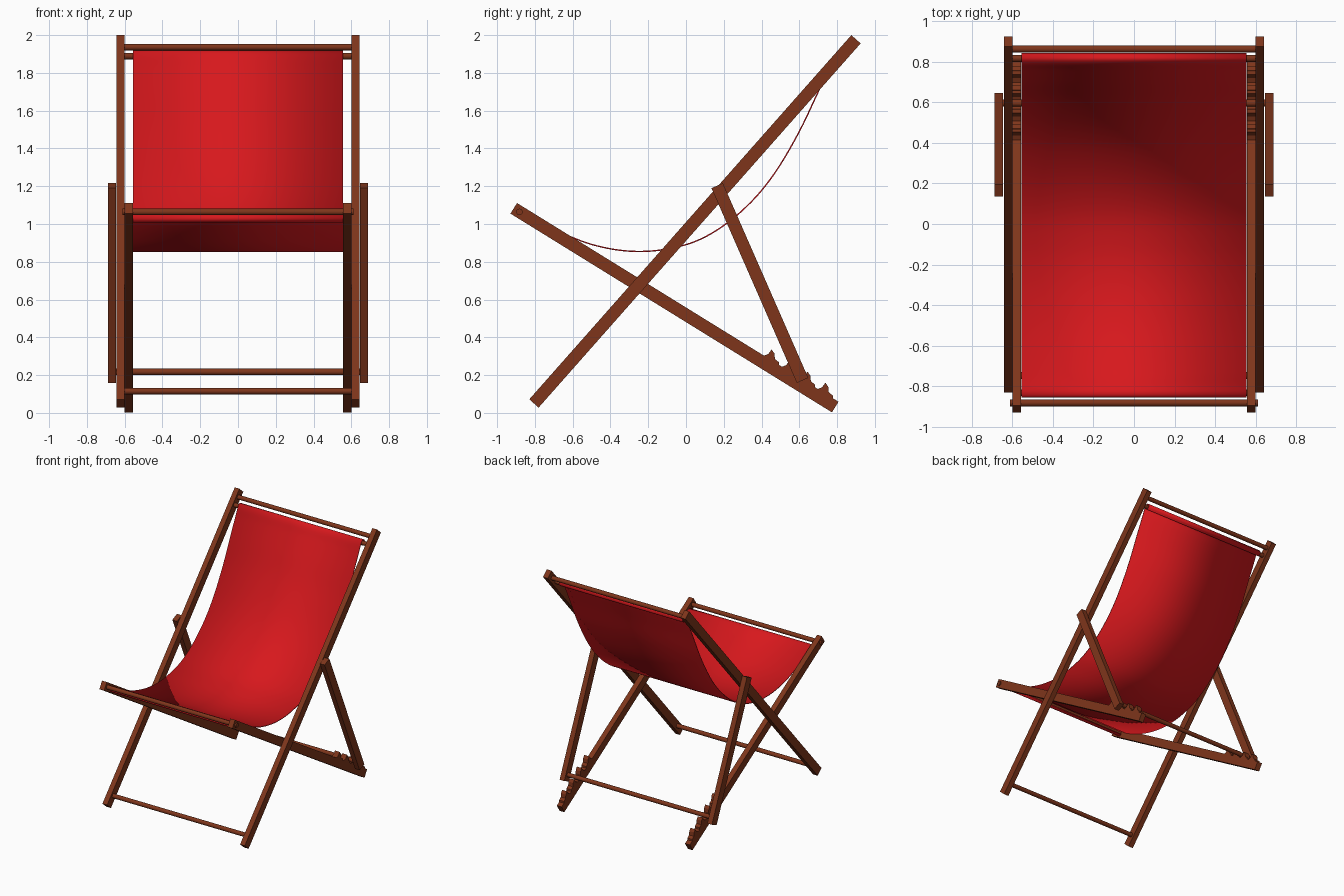
import bpy, bmesh, math
from mathutils import Vector

if "Cube" in bpy.data.objects:
    bpy.data.objects.remove(bpy.data.objects["Cube"])


def material(name, color):
    m = bpy.data.materials.new(name)
    m.diffuse_color = (*color, 1)
    m.use_nodes = True
    m.node_tree.nodes["Principled BSDF"].inputs["Base Color"].default_value = m.diffuse_color
    return m


wood = material("wood", (0.21, 0.036, 0.011))
red = material("red_cloth", (0.68, 0.009, 0.012))


def add_object(name, bm, mat):
    bmesh.ops.recalc_face_normals(bm, faces=bm.faces)
    mesh = bpy.data.meshes.new(name)
    bm.to_mesh(mesh)
    bm.free()
    mesh.materials.append(mat)
    obj = bpy.data.objects.new(name, mesh)
    bpy.context.collection.objects.link(obj)
    return obj


def extrude_profiles(name, profiles, x0, x1, mat=wood):
    """Extrude closed (y, z) outlines from x0 to x1, on both sides of the chair."""
    for side, label in ((1, "right"), (-1, "left")):
        bm = bmesh.new()
        for pts in profiles:
            face = bm.faces.new([bm.verts.new((side * x0, y, z)) for y, z in pts])
            out = bmesh.ops.extrude_face_region(bm, geom=[face])
            verts = [v for v in out["geom"] if isinstance(v, bmesh.types.BMVert)]
            bmesh.ops.translate(bm, verts=verts, vec=(side * (x1 - x0), 0, 0))
        add_object(f"{label}_{name}", bm, mat)


def slat(a, b, width):
    """Outline of a straight slat between two (y, z) points."""
    a, b = Vector(a), Vector(b)
    d = (b - a).normalized()
    n = Vector((-d.y, d.x)) * width / 2
    return [a + n, b + n, b - n, a - n]


def rod(name, y, z, half, r=0.017):
    bpy.ops.mesh.primitive_cylinder_add(vertices=24, radius=r, depth=2 * half,
                                        location=(0, y, z), rotation=(0, math.pi / 2, 0))
    obj = bpy.context.object
    obj.name = name
    obj.data.materials.append(wood)
    bpy.ops.object.shade_smooth_by_angle()


# Long back rails, seat rails and rear props
extrude_profiles("back_rail", [slat((-0.805, 0.05), (0.90, 1.978), 0.066)], 0.60, 0.642)
extrude_profiles("seat_rail", [slat((-0.912, 1.083), (0.79, 0.031), 0.066)], 0.557, 0.60)
extrude_profiles("prop", [slat((0.165, 1.203), (0.617, 0.172), 0.066)], 0.645, 0.687)

# Adjustment teeth on the rear of the seat rails
tooth = [(0.405, 0.285), (0.412, 0.302), (0.436, 0.312), (0.453, 0.336),
         (0.468, 0.315), (0.471, 0.285), (0.492, 0.268), (0.492, 0.235)]
extrude_profiles("teeth", [[(y + 0.095 * i, z - 0.0587 * i) for y, z in tooth]
                           for i in range(4)], 0.557, 0.60)

# Cross bars
rod("top_bar", 0.863, 1.936, 0.605)
rod("cloth_top_bar", 0.817, 1.889, 0.605)
rod("foot_bar", -0.748, 0.115, 0.605)
rod("prop_bar", 0.597, 0.217, 0.65)
rod("seat_front_bar", -0.882, 1.064, 0.611)
rod("cloth_front_bar", -0.832, 1.031, 0.56, 0.015)

# Hanging cloth, wrapped round a bar at each end
path = [(-0.815, 1.016), (-0.835, 1.011), (-0.852, 1.024), (-0.848, 1.043), (-0.825, 1.047),
        (-0.75, 1.0), (-0.64, 0.945), (-0.5, 0.892), (-0.35, 0.861), (-0.22, 0.855),
        (-0.1, 0.868), (0.05, 0.908), (0.2, 0.992), (0.35, 1.122), (0.47, 1.27),
        (0.6, 1.49), (0.70, 1.70), (0.763, 1.83), (0.797, 1.9), (0.815, 1.914),
        (0.834, 1.905), (0.838, 1.883), (0.818, 1.868)]
pts = [Vector(p) for p in path]
pts = [2 * pts[0] - pts[1]] + pts + [2 * pts[-1] - pts[-2]]
samples = []
for p0, p1, p2, p3 in zip(pts, pts[1:], pts[2:], pts[3:]):
    # Centripetal-style tangents keep uneven spacing smooth
    a, b, c = (p1 - p0).length ** .5, (p2 - p1).length ** .5, (p3 - p2).length ** .5
    m1 = b * ((p1 - p0) / a - (p2 - p0) / (a + b) + (p2 - p1) / b)
    m2 = b * ((p2 - p1) / b - (p3 - p1) / (b + c) + (p3 - p2) / c)
    for i in range(5):
        t = i / 5
        samples.append((2*t**3 - 3*t**2 + 1) * p1 + (t**3 - 2*t**2 + t) * m1
                       + (3*t**2 - 2*t**3) * p2 + (t**3 - t**2) * m2)
samples.append(pts[-2])
bm = bmesh.new()
rows = [[bm.verts.new((x, p.x, p.y)) for x in (-0.555, 0.555)] for p in samples]
for r, s in zip(rows, rows[1:]):
    bm.faces.new((r[0], r[1], s[1], s[0]))
cloth = add_object("cloth_seat", bm, red)
solid = cloth.modifiers.new("thickness", "SOLIDIFY")
solid.thickness = 0.007
solid.offset = 0
bpy.context.view_layer.objects.active = cloth
bpy.ops.object.select_all(action="DESELECT")
cloth.select_set(True)
bpy.ops.object.shade_smooth_by_angle()
